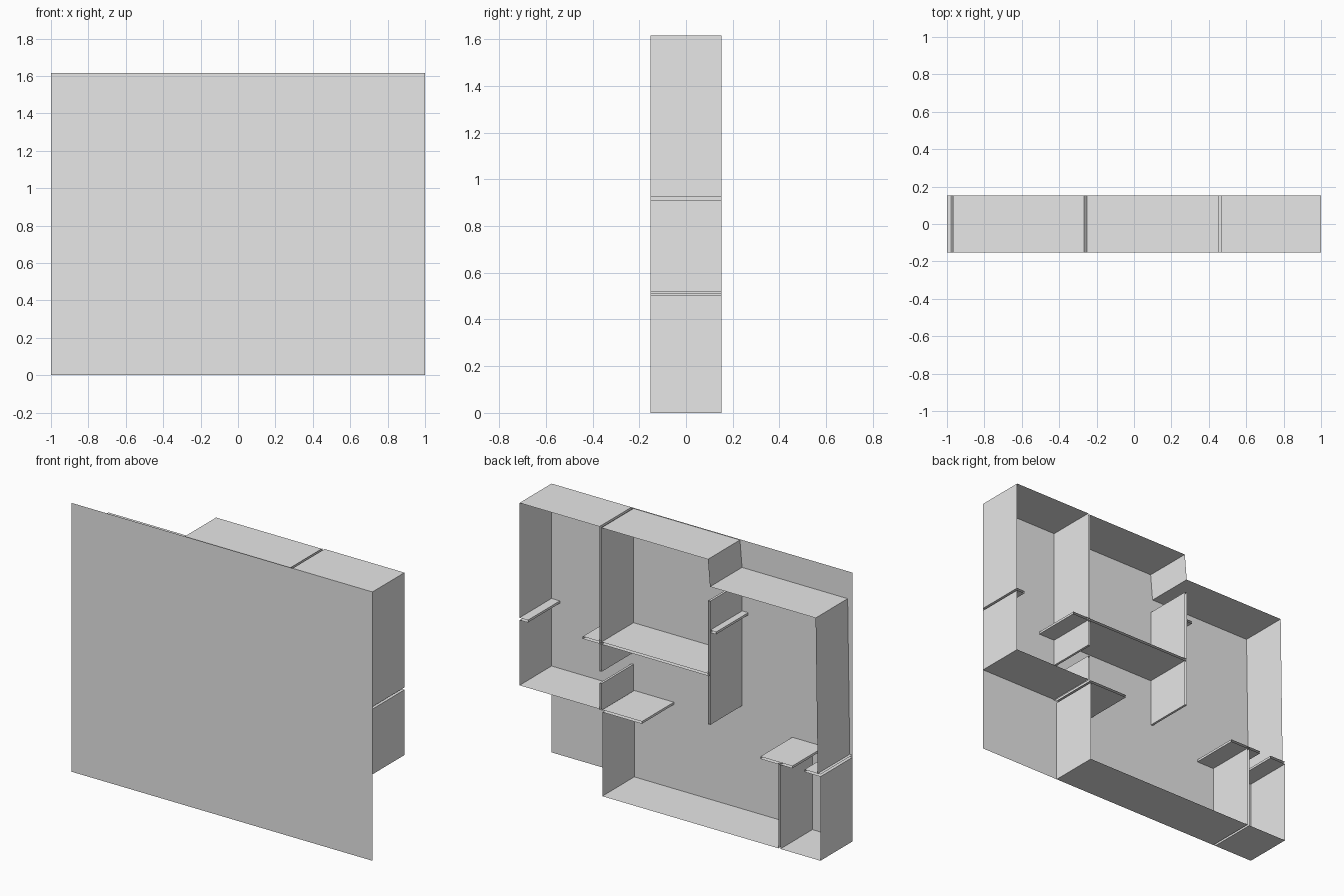
import bpy
from mathutils import Vector

cube = bpy.data.objects.get("Cube")
if cube:
    bpy.data.objects.remove(cube, do_unlink=True)

FRONT, BACK = -0.152, 0.152      # depth of the walls
THICK = 0.014                    # gap between the two sheets of a partition
TOP, ROOF = 1.615, 1.45          # upper and lower roof heights
SHELF, FLOOR = 0.918, 0.512      # centre heights of the two storeys
LEFT_WALL, MID_WALL, POST = 0.462, -0.26, -0.727
HALF = THICK / 2

grey = bpy.data.materials.new("plain grey")
grey.use_nodes = True
grey.diffuse_color = (0.8, 0.8, 0.8, 1)
grey.node_tree.nodes["Principled BSDF"].inputs["Base Color"].default_value = (0.8, 0.8, 0.8, 1)


def add_mesh(name, verts, faces):
    mesh = bpy.data.meshes.new(name)
    mesh.from_pydata(verts, [], faces)
    mesh.materials.append(grey)
    obj = bpy.data.objects.new(name, mesh)
    bpy.context.collection.objects.link(obj)
    return obj


def ribbon(name, path):
    """Extrude a path of (x, z) points through the depth as a thin sheet."""
    verts = []
    for x, z in path:
        verts += [(x, FRONT, z), (x, BACK, z)]
    faces = [(2 * i, 2 * i + 2, 2 * i + 3, 2 * i + 1) for i in range(len(path) - 1)]
    return add_mesh(name, verts, faces)


def partition(name, start, end):
    """Hollow thin wall, open at its start and closed at its end."""
    s, e = Vector(start), Vector(end)
    d = (e - s).normalized()
    n = Vector((-d.y, d.x)) * HALF
    return ribbon(name, [s + n, e + n, e - n, s - n])


# Base panel
add_mesh("base_panel",
         [(-1, FRONT, 0), (1, FRONT, 0), (1, FRONT, TOP), (-1, FRONT, TOP)],
         [(0, 1, 2, 3)])

# Outer walls, broken where the hollow partitions meet them
ribbon("upper_left_room_wall",
       [(1, SHELF + HALF), (1, TOP), (LEFT_WALL + HALF, TOP)])
ribbon("upper_right_room_wall",
       [(LEFT_WALL - HALF, TOP - 0.004), (-0.252, TOP - 0.004), (-0.266, ROOF),
        (-0.968, ROOF), (-0.982, FLOOR + HALF)])
ribbon("corner_room_wall",
       [(-1, FLOOR - HALF), (-1, 0), (POST - HALF, 0)])
ribbon("lower_room_wall",
       [(POST + HALF, 0), (0.45, 0), (0.45, FLOOR - HALF)])
ribbon("left_room_floor",
       [(LEFT_WALL + HALF, FLOOR + HALF), (1, FLOOR + HALF), (1, SHELF - HALF)])

# Upper storey partitions
partition("left_shelf", (1, SHELF), (0.945, SHELF))
partition("hanging_wall", (LEFT_WALL, TOP), (LEFT_WALL, 0.746))
partition("short_cross_shelf", (LEFT_WALL, SHELF), (0.58, SHELF))
partition("long_cross_shelf", (LEFT_WALL, SHELF), (MID_WALL, SHELF))
partition("middle_wall_upper", (MID_WALL, SHELF), (MID_WALL, 1.363))
partition("middle_wall_lower", (MID_WALL, SHELF), (MID_WALL, 0.62))
partition("middle_wall_ledge", (MID_WALL - HALF, 1.182), (-0.307, 1.182))

# Lower storey partitions
partition("floor_stub", (LEFT_WALL, FLOOR), (LEFT_WALL, 0.675))
partition("floor_shelf", (0.45, FLOOR), (0.187, FLOOR))
partition("post_wall", (POST, 0), (POST, FLOOR))
for side, tip in (("left", -0.6), ("right", -0.813)):
    partition("post_shelf_" + side, (POST, FLOOR), (tip, FLOOR))
partition("corner_shelf", (-1, FLOOR), (-0.893, FLOOR))
